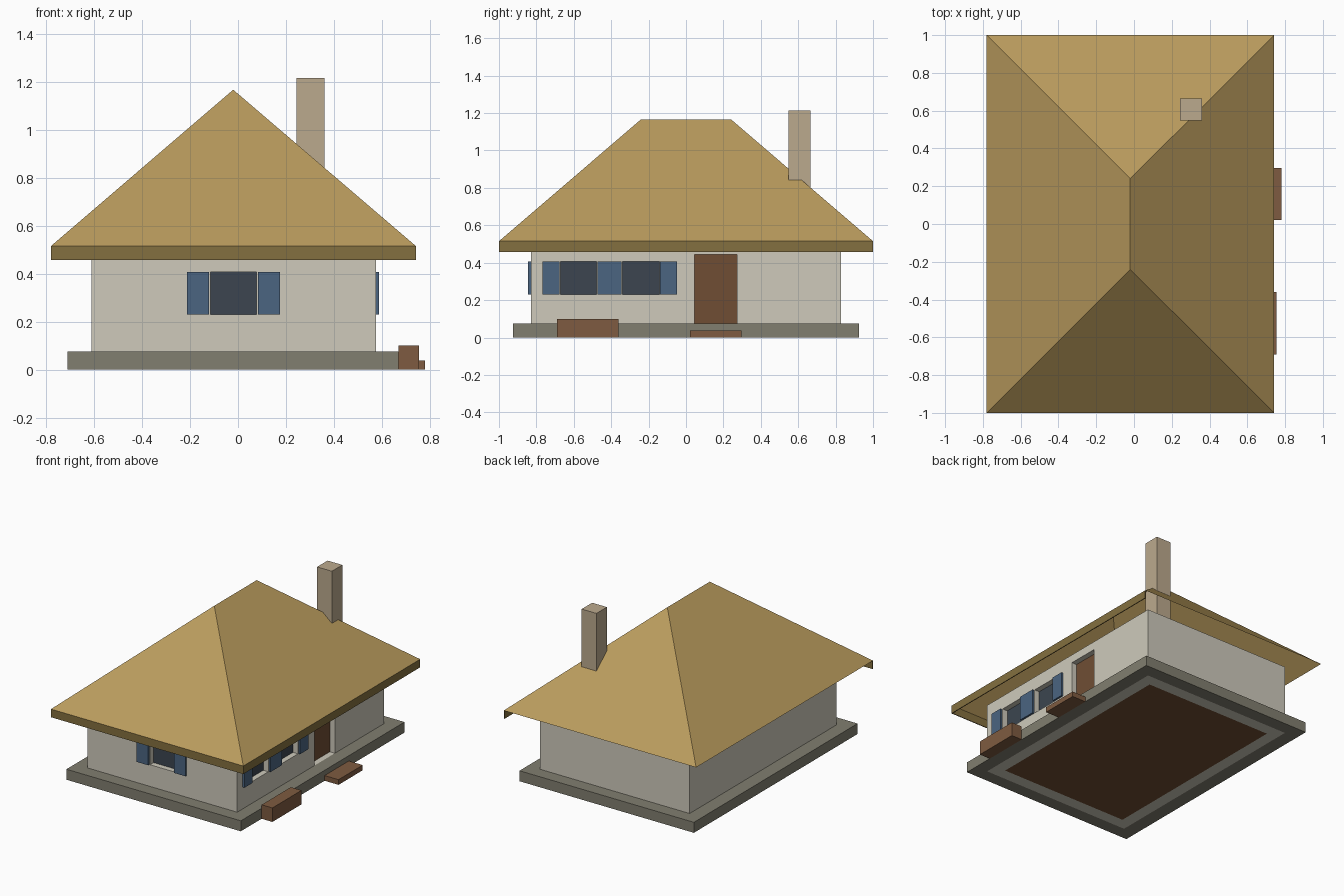
import bpy

if "Cube" in bpy.data.objects:
    bpy.data.objects.remove(bpy.data.objects["Cube"])

def material(name, rgb):
    m = bpy.data.materials.new(name)
    m.diffuse_color = (*rgb, 1)
    m.use_nodes = True
    m.node_tree.nodes["Principled BSDF"].inputs["Base Color"].default_value = m.diffuse_color
    return m

THATCH = material("thatch", (0.49, 0.33, 0.11))
TRIM = material("eave_trim", (0.23, 0.16, 0.05))
PLASTER = material("plaster", (0.62, 0.59, 0.50))
STONE = material("stone", (0.22, 0.21, 0.16))
BLUE = material("blue_paint", (0.07, 0.13, 0.22))
GLASS = material("dark_glass", (0.045, 0.06, 0.08))
DOOR = material("door_wood", (0.16, 0.076, 0.034))
WOOD = material("wood", (0.21, 0.105, 0.052))
BRICK = material("chimney_stone", (0.50, 0.40, 0.27))

def mesh(name, verts, faces, mat):
    me = bpy.data.meshes.new(name)
    me.from_pydata(verts, [], faces)
    if mat:
        me.materials.append(mat)
    ob = bpy.data.objects.new(name, me)
    bpy.context.collection.objects.link(ob)
    return ob

def box(name, x, y, z, mat=None):
    v = [(a, b, c) for c in z for a, b in
         ((x[0], y[0]), (x[1], y[0]), (x[1], y[1]), (x[0], y[1]))]
    f = [(3, 2, 1, 0), (4, 5, 6, 7)] + [(i, (i + 1) % 4, (i + 1) % 4 + 4, i + 4) for i in range(4)]
    return mesh(name, v, f, mat)

def ring(name, outer, inner, z, mat):
    """Hollow rectangular frame; outer and inner are (x0, x1, y0, y1)."""
    loops = [(r, h) for h in z for r in (outer, inner)]
    v = [(x, y, h) for (a, b, c, d), h in loops for x, y in ((a, c), (b, c), (b, d), (a, d))]
    f = []
    for i in range(4):
        j = (i + 1) % 4
        f += [(i, j, j + 8, i + 8), (j + 4, i + 4, i + 12, j + 12),
              (j, i, i + 4, j + 4), (i + 8, j + 8, j + 12, i + 12)]
    return mesh(name, v, f, mat)

def cut(target, x, y, z):
    """Cut a rectangular opening and discard the cutter."""
    c = box("cutter", x, y, z)
    c.hide_render = True
    mod = target.modifiers.new("opening", 'BOOLEAN')
    mod.object, mod.operation, mod.solver = c, 'DIFFERENCE', 'EXACT'
    bpy.context.view_layer.objects.active = target
    bpy.ops.object.modifier_apply(modifier=mod.name)
    bpy.data.objects.remove(c, do_unlink=True)

# Footing, floor and walls
X0, X1, Y0, Y1, T = -0.61, 0.575, -0.83, 0.83, 0.085
ring("footing", (-0.71, 0.67, -0.925, 0.925), (X0, X1, Y0, Y1), (0, 0.075), STONE)
box("floor", (X0 + T, X1 - T), (Y0 + T, Y1 - T), (0.0, 0.02), DOOR)
walls = ring("walls", (X0, X1, Y0, Y1), (X0 + T, X1 - T, Y0 + T, Y1 - T), (0, 0.505), PLASTER)

# Recessed windows and door
WZ = (0.23, 0.407)
for i, span in enumerate(((-0.67, -0.478), (-0.34, -0.143))):
    cut(walls, (X1 - 0.2, X1 + 0.1), span, WZ)
    box(f"side_window_{i}", (X1 - 0.06, X1 - 0.04), span, WZ, GLASS)
cut(walls, (-0.115, 0.077), (Y0 - 0.1, Y0 + 0.2), WZ)
box("front_window", (-0.115, 0.077), (Y0 + 0.04, Y0 + 0.06), WZ, GLASS)
cut(walls, (X1 - 0.2, X1 + 0.1), (0.045, 0.273), (0.075, 0.445))
box("door", (X1 - 0.06, X1 - 0.04), (0.045, 0.273), (0.075, 0.445), DOOR)

# Shutters
for i, span in enumerate(((-0.768, -0.677), (-0.473, -0.345), (-0.138, -0.047))):
    box(f"side_shutter_{i}", (X1, X1 + 0.014), span, WZ, BLUE)
for i, span in enumerate(((-0.212, -0.121), (0.083, 0.175))):
    box(f"front_shutter_{i}", span, (Y0 - 0.014, Y0), WZ, BLUE)

# Hipped roof sheet, open underneath
RX0, RX1, EZ = -0.78, 0.742, 0.515
mesh("roof", [(RX0, -1, EZ), (RX1, -1, EZ), (RX1, 1, EZ), (RX0, 1, EZ),
              (-0.02, -0.24, 1.167), (-0.02, 0.24, 1.167)],
     [(0, 1, 4), (1, 2, 5, 4), (2, 3, 5), (3, 0, 4, 5)], THATCH)

# Eave boards on the front and right only
box("front_eave_board", (RX0, RX1), (-1, -0.994), (0.457, EZ), TRIM)
box("right_eave_board", (RX1 - 0.006, RX1), (-0.994, 1), (0.457, EZ), TRIM)

# Chimney, planter and doorstep
box("chimney", (0.243, 0.36), (0.547, 0.665), (0.02, 1.215), BRICK)
box("planter", (0.67, 0.755), (-0.69, -0.36), (0, 0.1), WOOD)
box("doorstep", (0.67, 0.78), (0.022, 0.296), (0, 0.037), WOOD)
